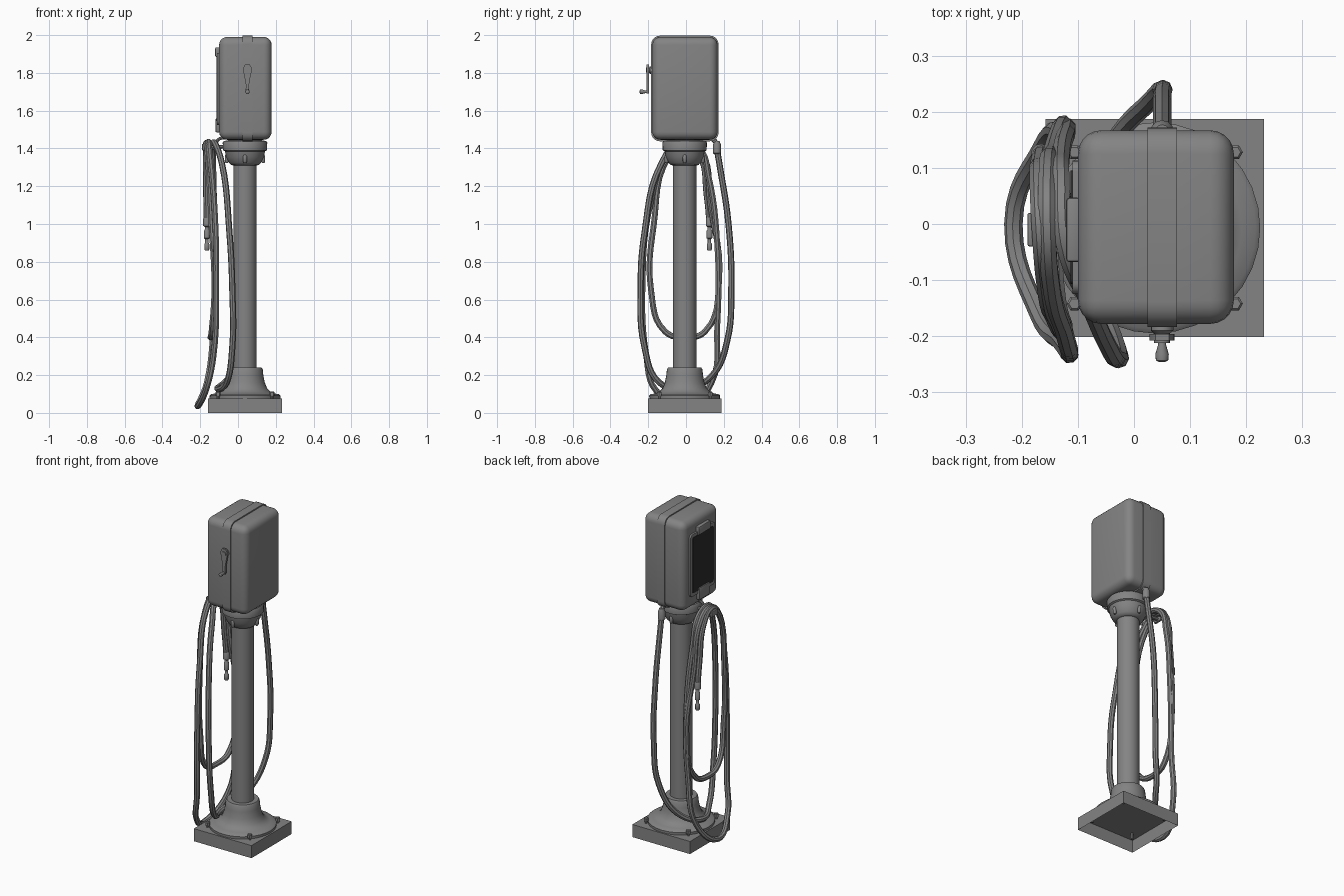
import bpy, bmesh
from math import cos, sin, tau, pi, radians
from mathutils import Vector, Matrix

if "Cube" in bpy.data.objects:
    bpy.data.objects.remove(bpy.data.objects["Cube"], do_unlink=True)

CX, CY = 0.037, -0.007   # axis of the column


def make_material(name, value):
    mat = bpy.data.materials.new(name)
    mat.use_nodes = True
    colour = (value, value, value, 1)
    mat.diffuse_color = colour
    mat.node_tree.nodes["Principled BSDF"].inputs["Base Color"].default_value = colour
    return mat


grey = make_material("plain_grey", 0.23)
dark = make_material("dark_glass", 0.025)


def finish(obj, mat=grey, smooth=True):
    obj.data.materials.clear()
    obj.data.materials.append(mat)
    bpy.ops.object.select_all(action="DESELECT")
    obj.select_set(True)
    bpy.context.view_layer.objects.active = obj
    if smooth:
        bpy.ops.object.shade_smooth_by_angle(angle=radians(40))
    return obj


def from_bmesh(name, bm, mat=grey, smooth=True):
    bmesh.ops.recalc_face_normals(bm, faces=bm.faces)
    mesh = bpy.data.meshes.new(name)
    bm.to_mesh(mesh)
    bm.free()
    obj = bpy.data.objects.new(name, mesh)
    bpy.context.collection.objects.link(obj)
    return finish(obj, mat, smooth)


def box(name, low, high, radius=0, axis=None, mat=grey, segments=5):
    """Box between two corners; rounds every edge, or only those along one axis."""
    low, high = Vector(low), Vector(high)
    bm = bmesh.new()
    bmesh.ops.create_cube(bm, size=1)
    for v in bm.verts:
        v.co = (low + high) / 2 + v.co * (high - low)
    if radius:
        edges = [e for e in bm.edges if axis is None
                 or abs((e.verts[0].co - e.verts[1].co)[axis]) > 1e-4]
        bmesh.ops.bevel(bm, geom=edges, offset=radius, segments=segments,
                        profile=0.5, affect="EDGES")
    return from_bmesh(name, bm, mat)


def lathe(name, profile, place=(CX, CY, 0), direction=(0, 0, 1), sides=32):
    """Turn a list of (radius, height) points about an axis."""
    bm = bmesh.new()
    rings = [[bm.verts.new((r * cos(tau * i / sides), r * sin(tau * i / sides), h))
              for i in range(sides)] for r, h in profile]
    for a, b in zip(rings, rings[1:]):
        for i in range(sides):
            j = (i + 1) % sides
            bm.faces.new((a[i], a[j], b[j], b[i]))
    bm.faces.new(rings[0])
    bm.faces.new(rings[-1])
    turn = Vector((0, 0, 1)).rotation_difference(Vector(direction)).to_matrix().to_4x4()
    bm.transform(Matrix.Translation(place) @ turn)
    return from_bmesh(name, bm)


def tube(name, points, radius):
    """Round tube following a smooth path."""
    curve = bpy.data.curves.new(name, "CURVE")
    curve.dimensions = "3D"
    curve.bevel_depth = radius
    curve.bevel_resolution = 2
    curve.resolution_u = 6
    curve.use_fill_caps = True
    spline = curve.splines.new("BEZIER")
    spline.bezier_points.add(len(points) - 1)
    for bp, p in zip(spline.bezier_points, points):
        bp.co = p
        bp.handle_left_type = bp.handle_right_type = "AUTO"
    obj = bpy.data.objects.new(name, curve)
    bpy.context.collection.objects.link(obj)
    bpy.ops.object.select_all(action="DESELECT")
    obj.select_set(True)
    bpy.context.view_layer.objects.active = obj
    bpy.ops.object.convert(target="MESH")
    return finish(bpy.context.object)


# Hollow plinth, open underneath
bm = bmesh.new()
bmesh.ops.create_cube(bm, size=1)
for v in bm.verts:
    v.co = (CX + v.co.x * 0.39, CY + v.co.y * 0.388, (v.co.z + 0.5) * 0.077)
bm.faces.ensure_lookup_table()
bmesh.ops.delete(bm, geom=[f for f in bm.faces if f.calc_center_median().z < 0.01],
                 context="FACES")
plinth = from_bmesh("plinth", bm, smooth=False)
if plinth.data.polygons[0].normal.dot(plinth.data.polygons[0].center - Vector((CX, CY, 0.03))) < 0:
    plinth.data.flip_normals()

# Flared foot, column and collar
lathe("flared_foot", [(0.187, 0.077), (0.188, 0.092), (0.18, 0.099), (0.155, 0.103),
                      (0.135, 0.112), (0.117, 0.13), (0.105, 0.16), (0.097, 0.2),
                      (0.094, 0.23), (0.088, 0.24), (0.06, 0.24)])
lathe("column", [(0.062, 0.2), (0.062, 1.34)])
lathe("collar", [(0.06, 1.31), (0.073, 1.312), (0.085, 1.325), (0.1, 1.355), (0.106, 1.385),
                 (0.116, 1.39), (0.118, 1.43), (0.112, 1.44), (0.09, 1.442), (0.09, 1.46)])

# Foot bolts and collar lugs
for sx in (-1, 1):
    for sy in (-1, 1):
        spot = (CX + sx * 0.143, CY + sy * 0.135, 0)
        lathe("foot_bolt", [(0.007, 0.04), (0.007, 0.09), (0.014, 0.09),
                            (0.014, 0.108), (0.01, 0.112)], spot, sides=6)
for k in range(4):
    dx, dy = cos(k * pi / 2), sin(k * pi / 2)
    lathe("collar_lug", [(0.005, 1.322), (0.01, 1.328), (0.011, 1.36), (0.005, 1.37)],
          (CX + dx * 0.096, CY + dy * 0.096, 0), sides=12)

# Head: rounded housing with a raised centre band
box("housing", (-0.1, -0.178, 1.446), (0.178, 0.167, 1.99), 0.042)
box("centre_band", (0.024, -0.184, 1.438), (0.077, 0.172, 1.997), 0.045, axis=0)

# Service window on the side, with clips above and below
box("window_frame", (-0.11, -0.125, 1.525), (-0.09, 0.113, 1.905), 0.02, axis=0)
box("window_glass", (-0.113, -0.107, 1.545), (-0.107, 0.095, 1.885), 0.01, axis=0, mat=dark)
box("window_clip_top", (-0.121, -0.068, 1.885), (-0.095, 0.047, 1.935), 0.006, segments=2)
box("window_clip_bottom", (-0.119, -0.06, 1.485), (-0.095, 0.04, 1.56), 0.006, segments=2)

# Crank on the front: hub, tapered arm and grip
CRANK = 0.05
lathe("crank_hub", [(0.02, 0.17), (0.02, 0.19), (0.014, 0.195), (0.014, 0.212)],
      (CRANK, 0, 1.815), (0, -1, 0), sides=16)
bm = bmesh.new()
outline = [(0.012, 1.845), (0.021, 1.83), (0.022, 1.81), (0.014, 1.77),
           (0.008, 1.735), (0.01, 1.7), (0.006, 1.69)]
outline += [(-x, z) for x, z in reversed(outline)]
face = bm.faces.new([bm.verts.new((CRANK + x, -0.196, z)) for x, z in outline])
extruded = bmesh.ops.extrude_face_region(bm, geom=[face])["geom"]
for v in extruded:
    if isinstance(v, bmesh.types.BMVert):
        v.co.y -= 0.012
from_bmesh("crank_arm", bm)
lathe("crank_grip", [(0.006, 0.2), (0.007, 0.215), (0.012, 0.232), (0.011, 0.243), (0.005, 0.246)],
      (CRANK, 0, 1.7), (0, -1, 0), sides=16)

# Hose hanger beside the collar
tube("hanger_arm", [(-0.07, -0.01, 1.41), (-0.13, -0.01, 1.405), (-0.18, -0.01, 1.405)], 0.01)
box("hanger_stop", (-0.19, -0.04, 1.39), (-0.175, 0.02, 1.425), 0.004, segments=2)
tube("hanger_hook", [(-0.07, -0.01, 1.455), (-0.1, -0.01, 1.45), (-0.12, -0.01, 1.42)], 0.008)

# Hose: drop from the outlet, then a long coil and a short coil over the hanger
drop = [(0.05, 0.163, 1.4), (0.05, 0.18, 1.3), (0.05, 0.225, 1), (0.05, 0.24, 0.65),
        (0.03, 0.22, 0.39), (-0.04, 0.14, 0.2), (-0.11, 0, 0.13), (-0.06, -0.14, 0.16),
        (-0.03, -0.22, 0.35), (-0.03, -0.24, 0.65), (-0.045, -0.22, 0.95),
        (-0.085, -0.13, 1.32), (-0.125, -0.03, 1.43)]
long_coil = [(-0.13, 0.07, 1.4), (-0.13, 0.12, 1.25), (-0.12, 0.165, 0.9), (-0.13, 0.165, 0.45),
             (-0.165, 0.135, 0.16), (-0.215, 0, 0.036), (-0.17, -0.16, 0.12),
             (-0.13, -0.21, 0.3), (-0.115, -0.23, 0.7), (-0.125, -0.19, 1.1),
             (-0.15, -0.09, 1.38), (-0.155, 0, 1.435)]
short_coil = [(-0.155, 0.07, 1.4), (-0.145, 0.13, 1.1), (-0.125, 0.175, 0.7), (-0.135, 0.1, 0.43),
              (-0.145, 0, 0.4), (-0.14, -0.11, 0.43), (-0.125, -0.185, 0.65),
              (-0.14, -0.17, 1), (-0.16, -0.09, 1.36), (-0.167, 0, 1.43),
              (-0.17, 0.07, 1.37), (-0.168, 0.11, 1.15), (-0.165, 0.125, 1)]
tube("hose", drop + long_coil + short_coil, 0.0165)

# Hose fittings: outlet elbow and nozzle
tube("outlet_pipe", [(0.05, 0.09, 1.47), (0.05, 0.135, 1.455), (0.05, 0.16, 1.43)], 0.013)
lathe("outlet_fitting", [(0.016, 1.37), (0.021, 1.375), (0.021, 1.42), (0.013, 1.44)],
      (0.05, 0.164, 0), sides=12)
lathe("nozzle", [(0.01, 0.86), (0.013, 0.865), (0.013, 0.895), (0.009, 0.9), (0.009, 0.92),
                 (0.015, 0.925), (0.015, 0.965), (0.011, 0.97), (0.011, 0.985),
                 (0.019, 0.99), (0.019, 1.03), (0.016, 1.035)],
      (-0.165, 0.124, 0), sides=12)
